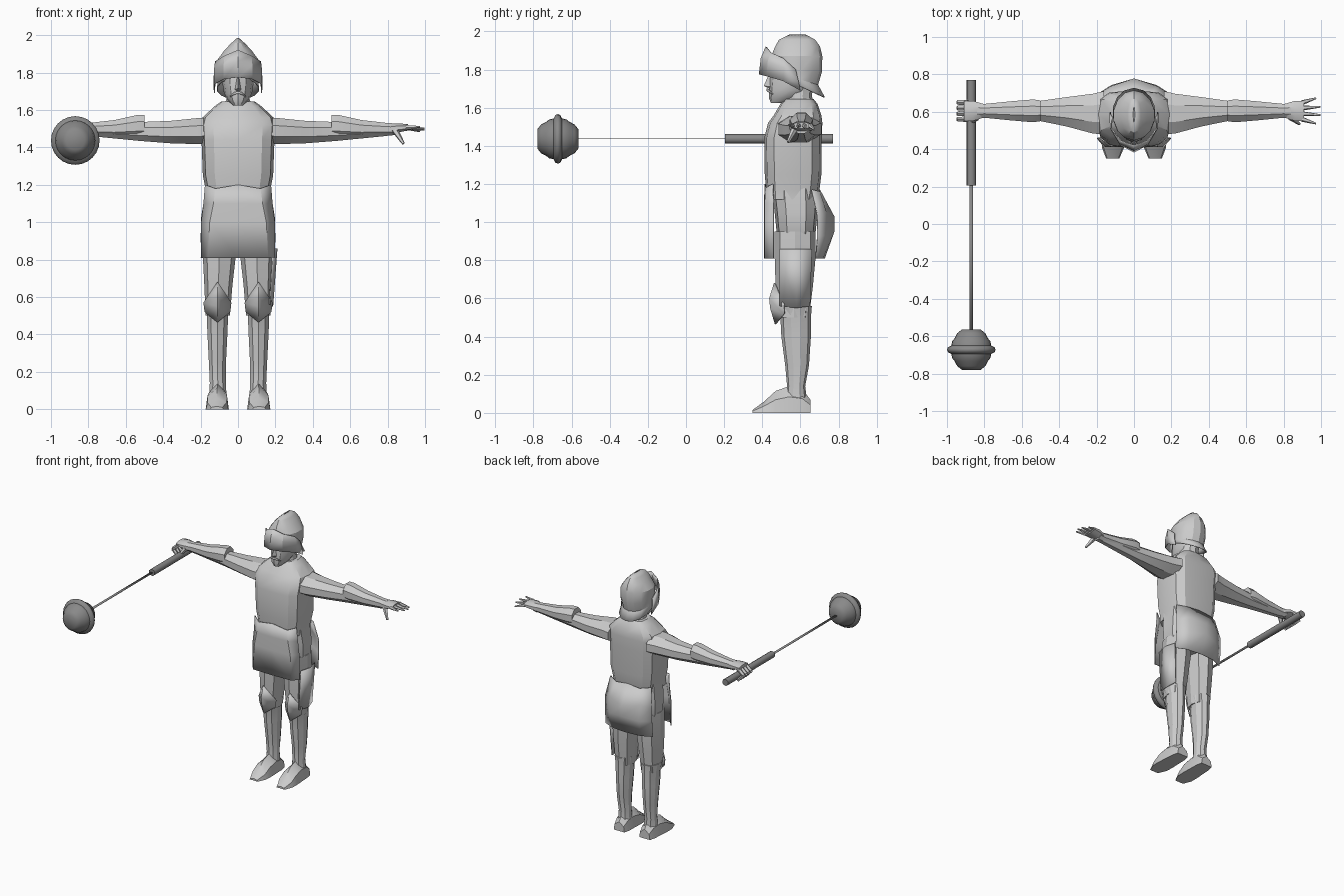
import bpy, bmesh, math
from mathutils import Vector


def material(name, v):
    m = bpy.data.materials.new(name)
    m.diffuse_color = (v, v, v, 1)
    return m


PALE = material("pale_grey", 0.6)
DARK = material("dark_grey", 0.25)


def skin(name, rows, closed=True, caps=True, mat=PALE, thick=0, angle=28):
    """Join rows of points into a surface."""
    bm = bmesh.new()
    vs = [[bm.verts.new(p) for p in r] for r in rows]
    n = len(rows[0])
    for a, b in zip(vs, vs[1:]):
        for i in range(n if closed else n - 1):
            j = (i + 1) % n
            bm.faces.new((a[i], a[j], b[j], b[i]))
    if closed and caps:
        bm.faces.new(vs[0])
        bm.faces.new(vs[-1])
    bmesh.ops.remove_doubles(bm, verts=bm.verts[:], dist=0.0005)
    bmesh.ops.recalc_face_normals(bm, faces=bm.faces[:])
    me = bpy.data.meshes.new(name)
    bm.to_mesh(me)
    bm.free()
    ob = bpy.data.objects.new(name, me)
    bpy.context.collection.objects.link(ob)
    me.materials.append(mat)
    if thick:
        mod = ob.modifiers.new("thickness", 'SOLIDIFY')
        mod.thickness = thick
        mod.offset = 0
    bpy.ops.object.select_all(action='DESELECT')
    bpy.context.view_layer.objects.active = ob
    ob.select_set(True)
    bpy.ops.object.shade_smooth_by_angle(angle=math.radians(angle))
    return ob


def rnd(v, e):
    return math.copysign(abs(v) ** e, v)


def ring(w, yf, yb, zf, zb=None, cx=0, n=10, e=1.0):
    """Level or tilted rounded ring; small e makes it boxier."""
    zb = zf if zb is None else zb
    out = []
    for i in range(n):
        a = 2 * math.pi * i / n
        t = (1 - rnd(math.cos(a), e)) / 2
        out.append((cx + w * rnd(math.sin(a), e), yf + (yb - yf) * t, zf + (zb - zf) * t))
    return out


def xring(x, cy, cz, ry, rz, n=8):
    return [(x, cy + ry * math.cos(2 * math.pi * (i + .5) / n),
             cz + rz * math.sin(2 * math.pi * (i + .5) / n)) for i in range(n)]


def mirrored(half):
    """Complete a row given from the centre line outwards."""
    return [(-x, y, z) for x, y, z in reversed(half[1:])] + half


def rod(name, p, q, r1, r2, n=5, mat=PALE):
    p, q = Vector(p), Vector(q)
    d = (q - p).normalized()
    u = d.orthogonal().normalized()
    v = d.cross(u)
    circ = [(u * math.cos(2 * math.pi * i / n) + v * math.sin(2 * math.pi * i / n)) for i in range(n)]
    return skin(name, [[p + c * r1 for c in circ], [q + c * r2 for c in circ]], mat=mat, angle=40)


# Torso and shoulders
skin("torso", [ring(*r, n=12, e=.6) for r in (
    (.172, .425, .69, 1.12), (.172, .42, .70, 1.17), (.188, .413, .71, 1.25), (.195, .41, .712, 1.44),
    (.2, .43, .715, 1.52), (.19, .46, .71, 1.56), (.125, .495, .69, 1.62), (.09, .52, .67, 1.645))])
skin("hips", [ring(*r, n=10, e=.65) for r in (
    (.15, .49, .66, .87), (.182, .475, .68, .95), (.185, .465, .69, 1.05), (.17, .45, .69, 1.18))])

# Tunic skirt: front and back panels
skin("skirt_front", [mirrored(r) for r in (
    [(0, .415, 1.2), (.12, .42, 1.18), (.175, .455, 1.2)],
    [(0, .412, 1.1), (.13, .415, 1.1), (.183, .46, 1.1)],
    [(0, .412, 1.0), (.15, .415, 1.0), (.195, .46, 1.0)],
    [(0, .412, .81), (.16, .415, .81), (.197, .46, .81)])], closed=False, thick=.006)
skin("skirt_back", [mirrored(r) for r in (
    [(0, .70, 1.17), (.1, .70, 1.16), (.172, .66, 1.17)],
    [(0, .775, 1.03), (.12, .735, 1.05), (.195, .69, 1.03)],
    [(0, .775, .95), (.12, .74, .93), (.198, .69, .93)],
    [(0, .725, .81), (.12, .715, .81), (.197, .68, .81)])], closed=False, thick=.006)

# Head and neck
skin("neck", [ring(.085, .51, .68, 1.6), ring(.065, .52, .66, 1.66), ring(.065, .52, .67, 1.74)])
skin("head", [ring(*r, n=12) for r in (
    (.025, .445, .52, 1.625), (.055, .435, .60, 1.65), (.075, .435, .66, 1.69),
    (.083, .438, .68, 1.74), (.085, .445, .69, 1.82), (.07, .47, .67, 1.87))])
skin("nose", [[(-.006, .44, 1.77), (0, .432, 1.77), (.006, .44, 1.77)],
              [(-.016, .442, 1.71), (0, .408, 1.715), (.016, .442, 1.71)],
              [(-.01, .442, 1.70), (0, .432, 1.702), (.01, .442, 1.70)]])
skin("moustache", [mirrored([(0, .426, 1.70), (.02, .434, 1.695), (.042, .455, 1.675)]),
                   mirrored([(0, .426, 1.687), (.02, .434, 1.682), (.042, .455, 1.67)])],
     closed=False, thick=.006)

# Helmet: ridged bowl with neck guard, and hinged visor
skin("helmet_bowl", [ring(*r, n=14) for r in (
    (.112, .47, .725, 1.77, 1.655), (.105, .455, .69, 1.79, 1.72), (.11, .45, .71, 1.82, 1.79),
    (.108, .45, .712, 1.87), (.07, .47, .70, 1.92), (.035, .49, .675, 1.955),
    (.004, .545, .625, 1.982))], caps=False, thick=.006)
skin("visor", [mirrored(r) for r in (
    [(0, .385, 1.775), (.075, .425, 1.765), (.124, .51, 1.74), (.126, .6, 1.69)],
    [(0, .395, 1.86), (.075, .43, 1.84), (.126, .515, 1.81), (.128, .59, 1.74)],
    [(0, .42, 1.92), (.07, .445, 1.89), (.12, .51, 1.86), (.118, .575, 1.80)])],
    closed=False, thick=.006)

for s, side in ((-1, "right"), (1, "left")):
    # Arm, flared gauntlet cuff and palm
    skin(side + "_arm", [xring(s * x, *r) for x, *r in (
        (.16, .595, 1.49, .125, .075), (.22, .59, 1.487, .115, .075), (.36, .60, 1.482, .085, .065),
        (.52, .605, 1.485, .055, .055), (.8, .605, 1.495, .036, .036))])
    skin(side + "_gauntlet", [xring(s * x, *r) for x, *r in (
        (.50, .605, 1.513, .06, .066), (.54, .605, 1.512, .066, .066), (.66, .605, 1.50, .055, .05),
        (.80, .605, 1.497, .04, .036), (.84, .605, 1.497, .045, .034))])
    skin(side + "_palm", [xring(s * x, *r) for x, *r in (
        (.80, .605, 1.497, .038, .03), (.86, .605, 1.505, .058, .026), (.91, .605, 1.507, .058, .018))])
    # Fingers: open on one hand, curled around the handle on the other
    for i in range(4):
        f = i - 1.5
        y = .605 + f * .03
        if s > 0:
            tip = (1 - .012 * f * f, .605 + f * .045, 1.51 - .008 * i)
            rod("left_finger", (.9, y, 1.507), tip, .014, .005)
        else:
            rod("right_finger", (-.89, y, 1.505), (-.94, y, 1.465), .015, .013)
            rod("right_fingertip", (-.94, y, 1.465), (-.895, y, 1.415), .014, .01)
    rod(side + "_thumb", (s * .84, .57, 1.49), (s * .885, .535, 1.42), .018, .008)

    # Leg, boot shaft, rim, knee plate and pointed shoe
    c = s * .1
    skin(side + "_thigh", [ring(w, a, b, z, cx=x * s, n=8, e=.85) for w, a, b, z, x in (
        (.088, .465, .68, .95, .096), (.088, .465, .68, .82, .1), (.075, .47, .665, .66, .105),
        (.065, .485, .645, .5, .108))])
    skin(side + "_shin", [ring(w, a, b, z, cx=x * s, n=10) for w, a, b, z, x in (
        (.07, .475, .66, .56, .11), (.06, .495, .655, .5, .11), (.056, .50, .655, .40, .11),
        (.048, .52, .645, .25, .11), (.045, .53, .625, .14, .108), (.05, .52, .635, .06, .108))])
    k = .11 * s
    skin(side + "_knee_plate", [
        [(k, .465, .68)] * 3,
        [(k - .072, .515, .57), (k, .44, .60), (k + .072, .515, .57)],
        [(k - .066, .515, .52), (k, .445, .55), (k + .066, .515, .52)],
        [(k, .47, .465)] * 3], closed=False, thick=.008, angle=20)
    rows = []
    for y, w, h in ((.652, .045, .07), (.61, .055, .125), (.54, .058, .14), (.47, .062, .115),
                    (.41, .06, .06), (.35, .035, .016)):
        o = s * (.108 + (.62 - y) * .02)
        rows.append([(o - w, y, 0), (o - w * .85, y, h * .6), (o, y, h),
                     (o + w * .85, y, h * .6), (o + w, y, 0)])
    skin(side + "_shoe", rows, angle=35)

# Outer thigh plate
skin("thigh_plate", [[(.185, .49, .86), (.208, .58, .86), (.185, .66, .86)],
                     [(.168, .49, .56), (.185, .58, .55), (.168, .65, .56)]], closed=False, thick=.006)

# Mace: grip, flat shaft and flanged ball
X, Z = -.87, 1.437
rod("mace_grip", (X, .205, Z), (X, .77, Z), .025, .025, 10, DARK)
skin("mace_shaft", [[(X - .01, .21, Z), (X + .01, .21, Z)], [(X - .01, -.58, Z), (X + .01, -.58, Z)]],
     closed=False, mat=DARK, thick=.003)
profile = ((-.108, .05), (-.088, .075), (-.06, .09), (-.045, .102), (-.022, .107), (-.013, .125),
           (0, .13), (.013, .125), (.022, .107), (.045, .102), (.06, .09), (.088, .075), (.108, .05))
skin("mace_ball", [[(X + r * math.cos(a * math.pi / 12), -.672 + y, Z + r * math.sin(a * math.pi / 12))
                    for a in range(24)] for y, r in profile], mat=DARK, angle=50)
